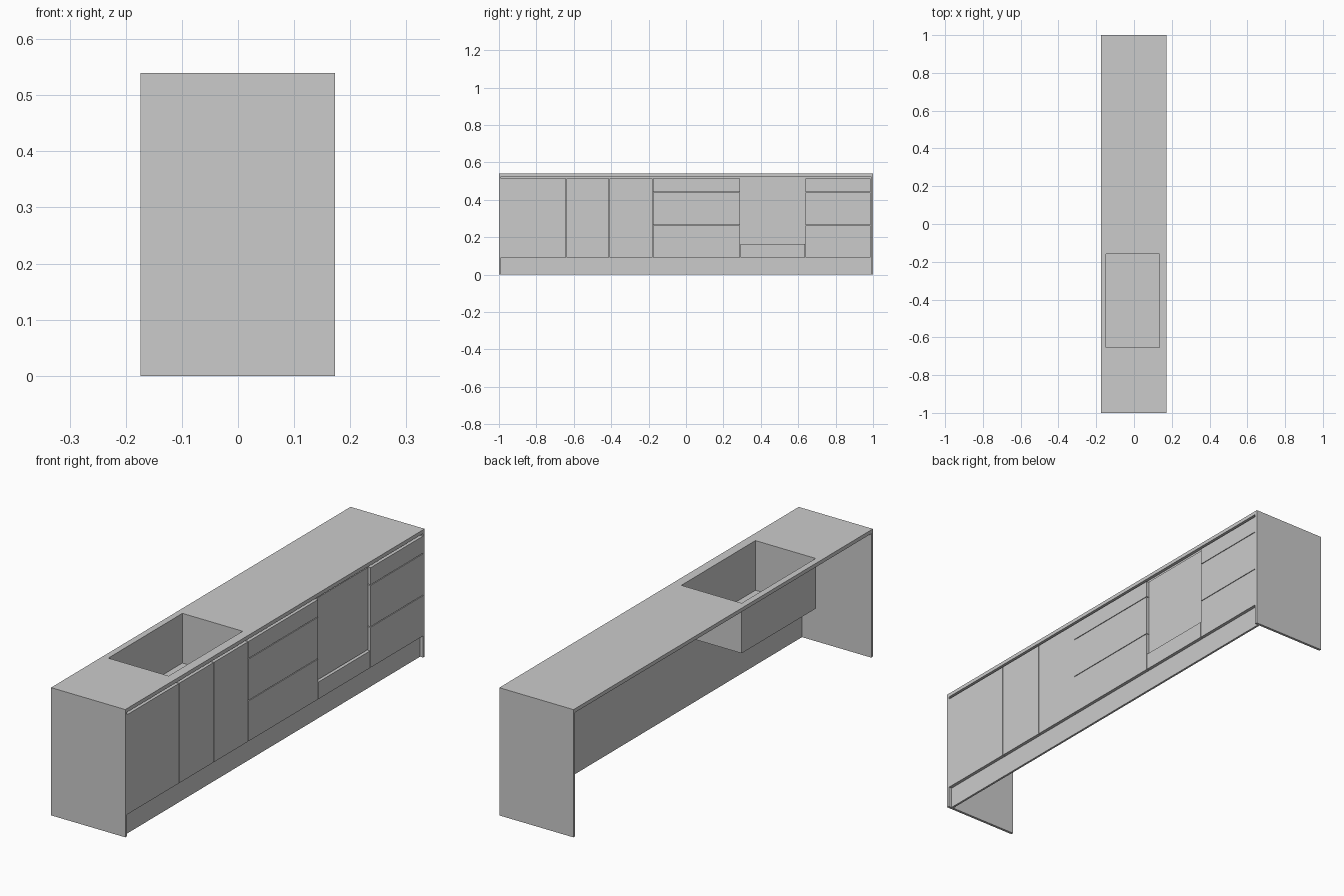
import bpy, bmesh

if "Cube" in bpy.data.objects:
    bpy.data.objects.remove(bpy.data.objects["Cube"])

X0, X1 = -0.174, 0.173      # back and front of the run
TOP, UNDER = 0.54, 0.524    # worktop top and underside
SINK = (-0.148, 0.134, -0.655, -0.16)
SINK_FLOOR = 0.33
BACKING = 0.159             # front plane of the carcass / plinth
GAP = 0.0015


def finish(name, bm):
    bmesh.ops.recalc_face_normals(bm, faces=bm.faces)
    me = bpy.data.meshes.new(name)
    bm.to_mesh(me)
    bm.free()
    ob = bpy.data.objects.new(name, me)
    bpy.context.collection.objects.link(ob)
    return ob


def box(name, x, y, z, open_top=False):
    bm = bmesh.new()
    bmesh.ops.create_cube(bm, size=1)
    for v in bm.verts:
        v.co = [a + (b - a) * (c + 0.5) for (a, b), c in zip((x, y, z), v.co)]
    if open_top:
        bm.normal_update()
        top = [f for f in bm.faces if f.normal.z > 0.9]
        bmesh.ops.delete(bm, geom=top, context='FACES_ONLY')
    return finish(name, bm)


def front(name, y, z, x1=X1):
    return box(name, (BACKING, x1), (y[0] + GAP, y[1] - GAP), (z[0] + GAP, z[1] - GAP))


# Worktop: a slab with a rectangular sink opening
def rect(x0, x1, y0, y1):
    return [(x0, y0), (x1, y0), (x1, y1), (x0, y1)]


bm = bmesh.new()
loops = [[bm.verts.new((x, y, z)) for x, y in rect(*r)]
         for r, z in (((X0, X1, -1, 1), TOP), (SINK, TOP),
                      (SINK, UNDER), ((X0, X1, -1, 1), UNDER))]
for k in range(4):
    a, b = loops[k], loops[(k + 1) % 4]
    for i in range(4):
        j = (i + 1) % 4
        bm.faces.new((a[i], a[j], b[j], b[i]))
finish("worktop", bm)

# Sink basin hanging under the opening
basin = box("sink_basin", SINK[:2], SINK[2:], (SINK_FLOOR, UNDER), open_top=True)
sol = basin.modifiers.new("thin_wall", 'SOLIDIFY')
sol.thickness = 0.002
sol.offset = 1

# End panels
for side, y in (("left", (-1, -0.989)), ("right", (0.989, 1))):
    box(f"end_panel_{side}", (X0, X1), y, (0, UNDER))

# Carcass board behind the fronts, its lower part showing as the plinth
box("plinth_and_carcass_board", (0.15, BACKING), (-0.989, 0.989), (0, UNDER))

# Doors
BOTTOM, HEAD = 0.09, 0.515
door_edges = [-0.99, -0.64, -0.41, -0.178]
for i, y in enumerate(zip(door_edges, door_edges[1:])):
    front(f"door_{i + 1}", y, (BOTTOM, HEAD))

# Two stacks of drawers
levels = [BOTTOM, 0.263, 0.44, HEAD]
for stack, y in (("wide", (-0.178, 0.289)), ("narrow", (0.637, 0.989))):
    for i, z in enumerate(zip(levels, levels[1:])):
        front(f"{stack}_drawer_{i + 1}", y, z)

# Recessed oven panel with a low drawer beneath
front("oven_panel", (0.289, 0.637), (0.165, HEAD), x1=0.163)
front("oven_drawer", (0.289, 0.637), (BOTTOM, 0.165))
